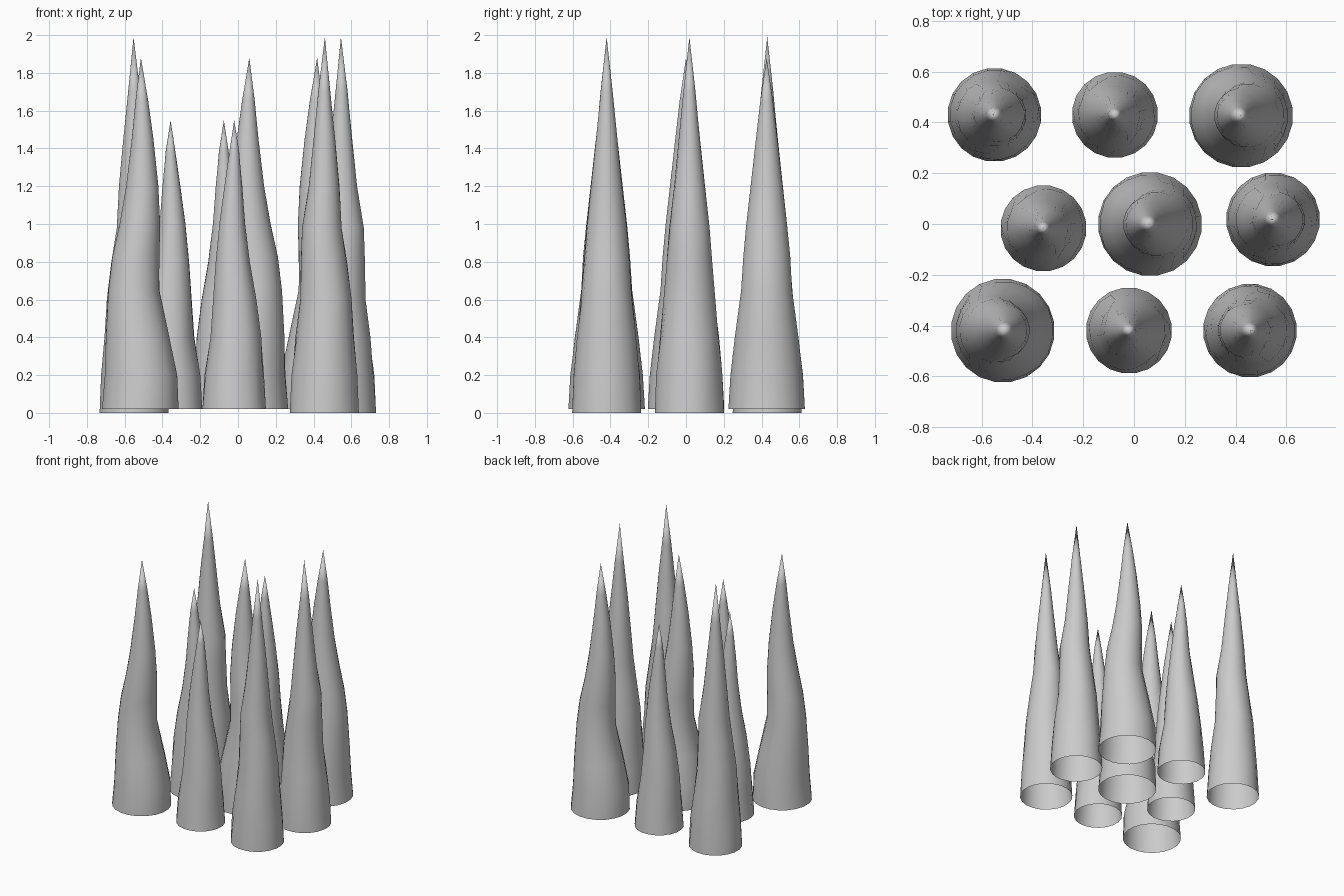
import bpy, bmesh, math, random

if "Cube" in bpy.data.objects:
    bpy.data.objects.remove(bpy.data.objects["Cube"])

SIDES = 20

# Profiles: (height, radius, sideways drift of the ring centre along local x)
LARGE = [(0.02, .205, 0), (.2, .194, .005), (.4, .171, -.014), (.65, .136, -.035),
         (.83, .125, -.024), (1.0, .108, -.002), (1.2, .086, .010), (1.45, .058, .012),
         (1.65, .034, .008), (1.88, 0, .003)]
MEDIUM = [(0, .185, 0), (.2, .174, -.002), (.4, .156, -.004), (.6, .136, -.010),
          (.8, .121, .002), (.98, .106, .012), (1.2, .082, .002), (1.45, .057, 0),
          (1.7, .032, 0), (1.99, 0, -.003)]
SMALL = [(0.02, .17, 0), (.2, .156, .001), (.4, .134, -.008), (.6, .113, -.003),
         (.8, .090, .008), (1.0, .068, .010), (1.2, .047, .005), (1.38, .026, 0),
         (1.55, 0, 0)]


def spike(name, profile, x, y, turn, seed, rough):
    """Open-bottomed, slightly crooked rock spike made of stacked rings."""
    rng = random.Random(seed)
    bm = bmesh.new()
    rings = []
    for i, (z, r, dx) in enumerate(profile[:-1]):
        ring = []
        for k in range(SIDES):
            a = 2 * math.pi * (k + .5) / SIDES
            rr = r * (1 + (rng.uniform(-rough, rough) if i else 0))
            ring.append(bm.verts.new((dx + rr * math.cos(a), rr * math.sin(a), z)))
        rings.append(ring)
    tip = bm.verts.new((profile[-1][2], 0, profile[-1][0]))
    for k in range(SIDES):
        n = (k + 1) % SIDES
        for lo, hi in zip(rings, rings[1:]):
            bm.faces.new((lo[k], lo[n], hi[n], hi[k]))
        bm.faces.new((rings[-1][k], rings[-1][n], tip))
    me = bpy.data.meshes.new(name)
    bm.to_mesh(me)
    bm.free()
    ob = bpy.data.objects.new(name, me)
    ob.location = (x, y, 0)
    ob.rotation_euler.z = math.radians(turn)
    bpy.context.collection.objects.link(ob)
    bpy.ops.object.select_all(action='DESELECT')
    ob.select_set(True)
    bpy.context.view_layer.objects.active = ob
    bpy.ops.object.shade_smooth_by_angle(angle=math.radians(30))


# Three of each size, arranged in three rows
LAYOUT = [
    ("large_spike", LARGE, 1, .01, [(-.517, -.42, 0), (.063, 0, 180), (.422, .427, 180)]),
    ("medium_spike", MEDIUM, 2, .025, [(-.55, .43, 0), (.548, .018, 0), (.457, -.42, 180)]),
    ("small_spike", SMALL, 3, .03, [(-.357, -.017, 0), (-.075, .43, 0), (-.02, -.42, 180)]),
]
for name, profile, seed, rough, places in LAYOUT:
    for i, (x, y, turn) in enumerate(places, 1):
        spike(f"{name}_{i}", profile, x, y, turn, seed, rough)
